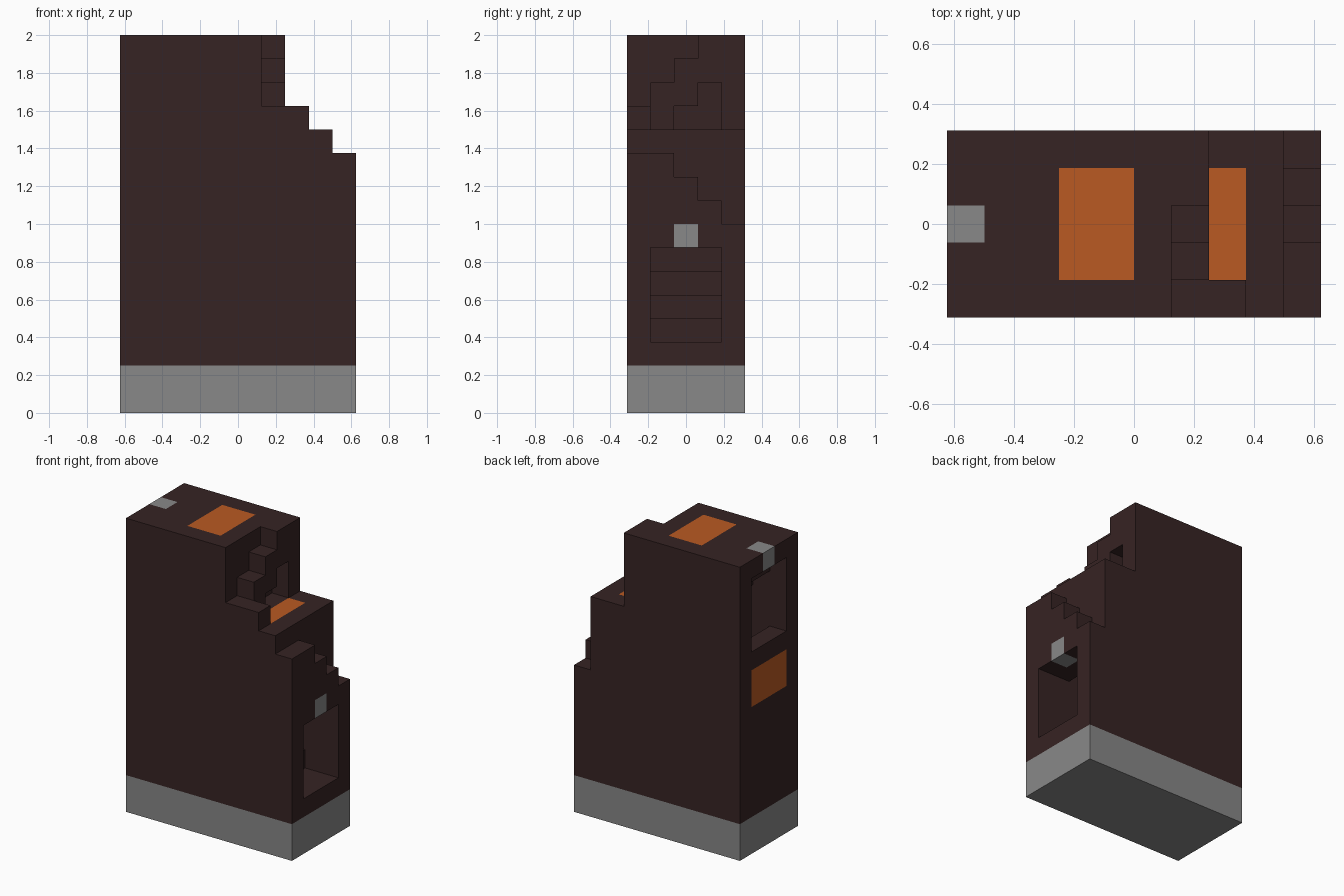
import bpy
import bmesh
from mathutils import Vector

if "Cube" in bpy.data.objects:
    bpy.data.objects.remove(bpy.data.objects["Cube"], do_unlink=True)

UNIT = 0.125
ORIGIN = Vector((-5 * UNIT, -2.5 * UNIT, 0))
AXES = [Vector((1, 0, 0)), Vector((0, 1, 0)), Vector((0, 0, 1))]


def material(name, color):
    mat = bpy.data.materials.new(name)
    mat.use_nodes = True
    mat.diffuse_color = (*color, 1)
    mat.node_tree.nodes["Principled BSDF"].inputs["Base Color"].default_value = (*color, 1)
    return mat


dark = material("dark brown brick", (0.037, 0.017, 0.017))
stone = material("grey stone", (0.246, 0.246, 0.246))
glow = material("orange glow", (0.49, 0.102, 0.016))

# Every block of the building, keyed by grid position, holding its part name
blocks = {}


def fill(part, x, y, z):
    for i in range(*x):
        for j in range(*y):
            for k in range(*z):
                blocks[i, j, k] = part


def carve(x, y, z):
    for i in range(*x):
        for j in range(*y):
            for k in range(*z):
                blocks.pop((i, j, k), None)


# Main masses: plinth, tower, terrace and low end
fill("plinth", (0, 10), (0, 5), (0, 2))
fill("tower", (0, 7), (0, 5), (2, 16))
fill("tower", (7, 9), (0, 5), (2, 12))
fill("tower", (7, 8), (0, 1), (12, 13))

# Outer stair at the low end
for j, top in enumerate((11, 11, 10, 9, 8)):
    fill("tower", (9, 10), (j, j + 1), (2, top))

# Upper stair with the hollow below it
for j, top in enumerate((13, 14, 15)):
    carve((6, 7), (j, j + 1), (top, 16))
for j, top in ((2, 13), (3, 14)):
    carve((6, 7), (j, j + 1), (12, top))

# Inner stair passage running between the two doorways
for i in range(10):
    floor = max(11 - i, 3)
    carve((i, i + 1), (1, 4), (floor, floor + 4))

# Keystones and glowing panels
fill("low_door_keystone", (9, 10), (2, 3), (7, 8))
fill("high_door_keystone", (0, 1), (2, 3), (15, 16))
fill("roof_panel", (3, 5), (1, 4), (15, 16))
fill("terrace_panel", (7, 8), (1, 4), (11, 12))
fill("side_panel", (0, 1), (1, 4), (8, 10))


def build(part, mat):
    """Skin the exposed sides of one part and merge flat areas."""
    bm = bmesh.new()
    for cell, owner in blocks.items():
        if owner != part:
            continue
        centre = Vector(cell) + Vector((0.5, 0.5, 0.5))
        for a in range(3):
            for sign in (-1, 1):
                normal = AXES[a] * sign
                if tuple(int(c) for c in Vector(cell) + normal) in blocks:
                    continue
                u = AXES[(a + 1) % 3] / 2
                v = AXES[(a + 2) % 3] / 2 * sign
                mid = centre + normal / 2
                corners = (mid - u - v, mid + u - v, mid + u + v, mid - u + v)
                bm.faces.new([bm.verts.new(ORIGIN + c * UNIT) for c in corners])
    bmesh.ops.remove_doubles(bm, verts=bm.verts[:], dist=0.001)
    bmesh.ops.dissolve_limit(bm, angle_limit=0.01, verts=bm.verts[:], edges=bm.edges[:])
    mesh = bpy.data.meshes.new(part)
    bm.to_mesh(mesh)
    bm.free()
    mesh.materials.append(mat)
    bpy.context.collection.objects.link(bpy.data.objects.new(part, mesh))


build("tower", dark)
for name in ("plinth", "low_door_keystone", "high_door_keystone"):
    build(name, stone)
for name in ("roof_panel", "terrace_panel", "side_panel"):
    build(name, glow)
